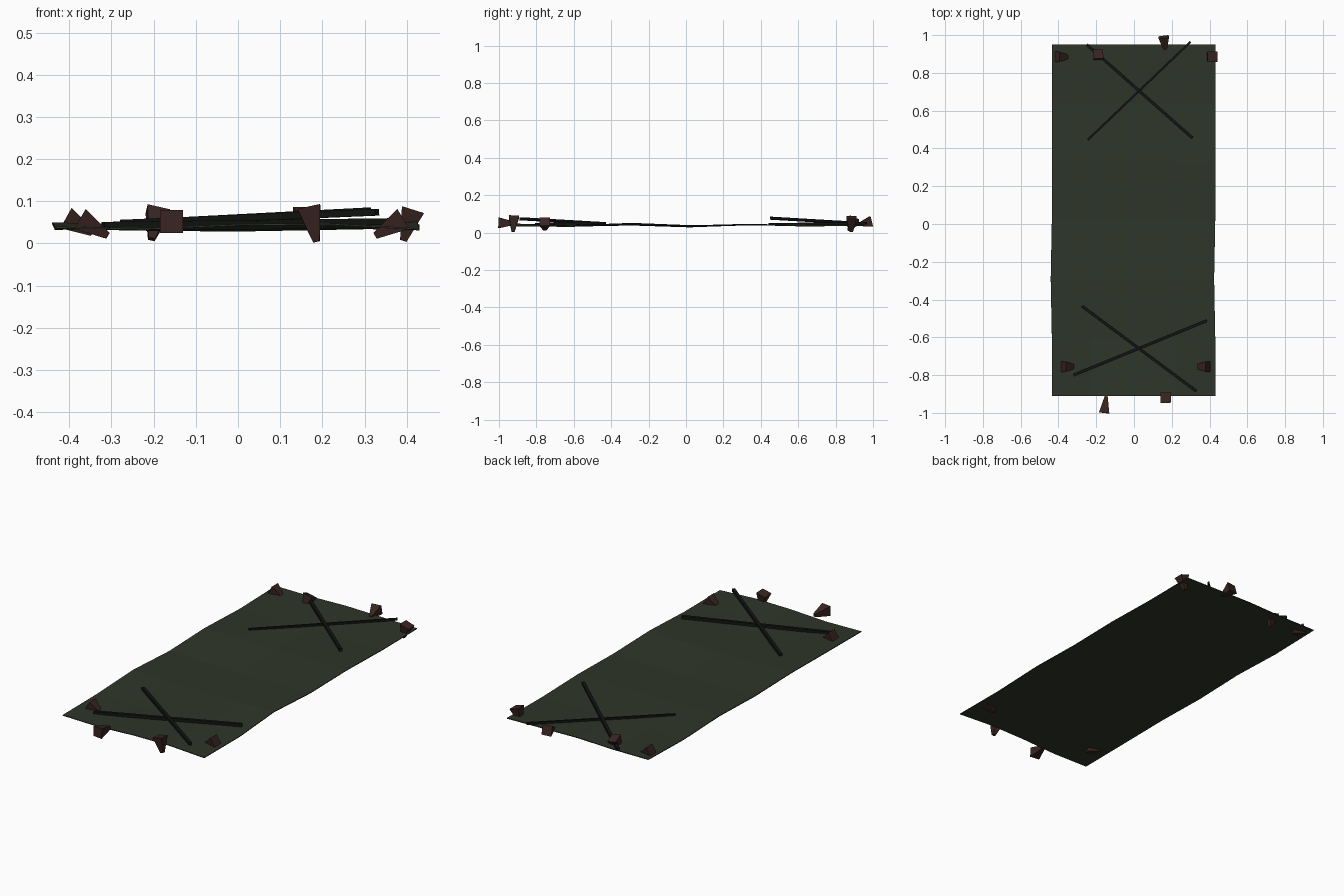
import bpy, bmesh
from mathutils import Vector

if "Cube" in bpy.data.objects:
    bpy.data.objects.remove(bpy.data.objects["Cube"])


def material(name, rgb):
    m = bpy.data.materials.new(name)
    m.diffuse_color = (*rgb, 1)
    m.use_nodes = True
    m.node_tree.nodes["Principled BSDF"].inputs["Base Color"].default_value = m.diffuse_color
    return m


GREEN = material("dark_green_cloth", (0.028, 0.036, 0.022))
BLACK = material("charred_wood", (0.006, 0.007, 0.006))
BROWN = material("dark_brown", (0.040, 0.018, 0.015))


def finish(bm, name, mat):
    bmesh.ops.recalc_face_normals(bm, faces=bm.faces)
    me = bpy.data.meshes.new(name)
    bm.to_mesh(me)
    bm.free()
    me.materials.append(mat)
    ob = bpy.data.objects.new(name, me)
    bpy.context.collection.objects.link(ob)
    return ob


def tapered_bar(name, a, b, size_a, size_b, mat):
    """Square bar from a to b with a side length at each end."""
    a, b = Vector(a), Vector(b)
    d = (b - a).normalized()
    ref = Vector((0, 1, 0)) if abs(d.z) > 0.75 else Vector((0, 0, 1))
    u = d.cross(ref).normalized()
    v = d.cross(u)
    bm = bmesh.new()
    rings = []
    for p, s in ((a, size_a), (b, size_b)):
        rings.append([bm.verts.new(p + (u * i + v * j) * s / 2)
                      for i, j in ((-1, -1), (1, -1), (1, 1), (-1, 1))])
    for r in rings:
        bm.faces.new(r)
    for i in range(4):
        k = (i + 1) % 4
        bm.faces.new((rings[0][i], rings[0][k], rings[1][k], rings[1][i]))
    return finish(bm, name, mat)


# Rumpled cloth sheet: heights per row (front to back), left to right
heights = [
    (0.038, 0.034, 0.044, 0.046, 0.034),
    (0.040, 0.036, 0.034, 0.038, 0.033),
    (0.048, 0.042, 0.040, 0.042, 0.050),
    (0.036, 0.032, 0.030, 0.034, 0.038),
    (0.045, 0.043, 0.041, 0.044, 0.043),
    (0.034, 0.038, 0.040, 0.036, 0.036),
    (0.041, 0.040, 0.046, 0.042, 0.038),
]
bm = bmesh.new()
grid = []
for r, row in enumerate(heights):
    shift = -0.006 if r == 2 else 0
    grid.append([bm.verts.new((-0.435 + c * 0.2163 + shift, -0.91 + r * 0.31, z))
                 for c, z in enumerate(row)])
for r in range(6):
    for c in range(4):
        bm.faces.new((grid[r][c], grid[r][c + 1], grid[r + 1][c + 1], grid[r + 1][c]))
sheet = finish(bm, "cloth_sheet", GREEN)
solid = sheet.modifiers.new("thickness", "SOLIDIFY")
solid.thickness = 0.004
solid.offset = 0

# Crossed sticks at each end
sticks = [
    ((-0.25, 0.95, 0.048), (0.31, 0.455, 0.077), 0.016),
    ((-0.245, 0.445, 0.046), (0.30, 0.965, 0.050), 0.011),
    ((-0.275, -0.435, 0.048), (0.33, -0.885, 0.074), 0.016),
    ((-0.32, -0.80, 0.043), (0.385, -0.512, 0.052), 0.016),
]
for i, (a, b, s) in enumerate(sticks):
    tapered_bar(f"crossed_stick_{i + 1}", a, b, s, s, BLACK)

# Short wedge pegs pinning the ends: head, tip
pegs = [
    ((-0.408, 0.885, 0.060), (-0.345, 0.885, 0.025)),
    ((-0.190, 0.900, 0.076), (-0.205, 0.870, 0.010)),
    ((0.157, 0.990, 0.060), (0.166, 0.922, 0.042)),
    ((0.415, 0.885, 0.080), (0.392, 0.885, 0.006)),
    ((-0.375, -0.755, 0.058), (-0.308, -0.755, 0.018)),
    ((0.392, -0.755, 0.058), (0.325, -0.755, 0.018)),
    ((-0.158, -1.000, 0.052), (-0.147, -0.912, 0.050)),
    ((0.168, -0.920, 0.086), (0.186, -0.925, 0.004)),
]
for i, (head, tip) in enumerate(pegs):
    tapered_bar(f"peg_{i + 1}", head, tip, 0.055, 0.016, BROWN)
